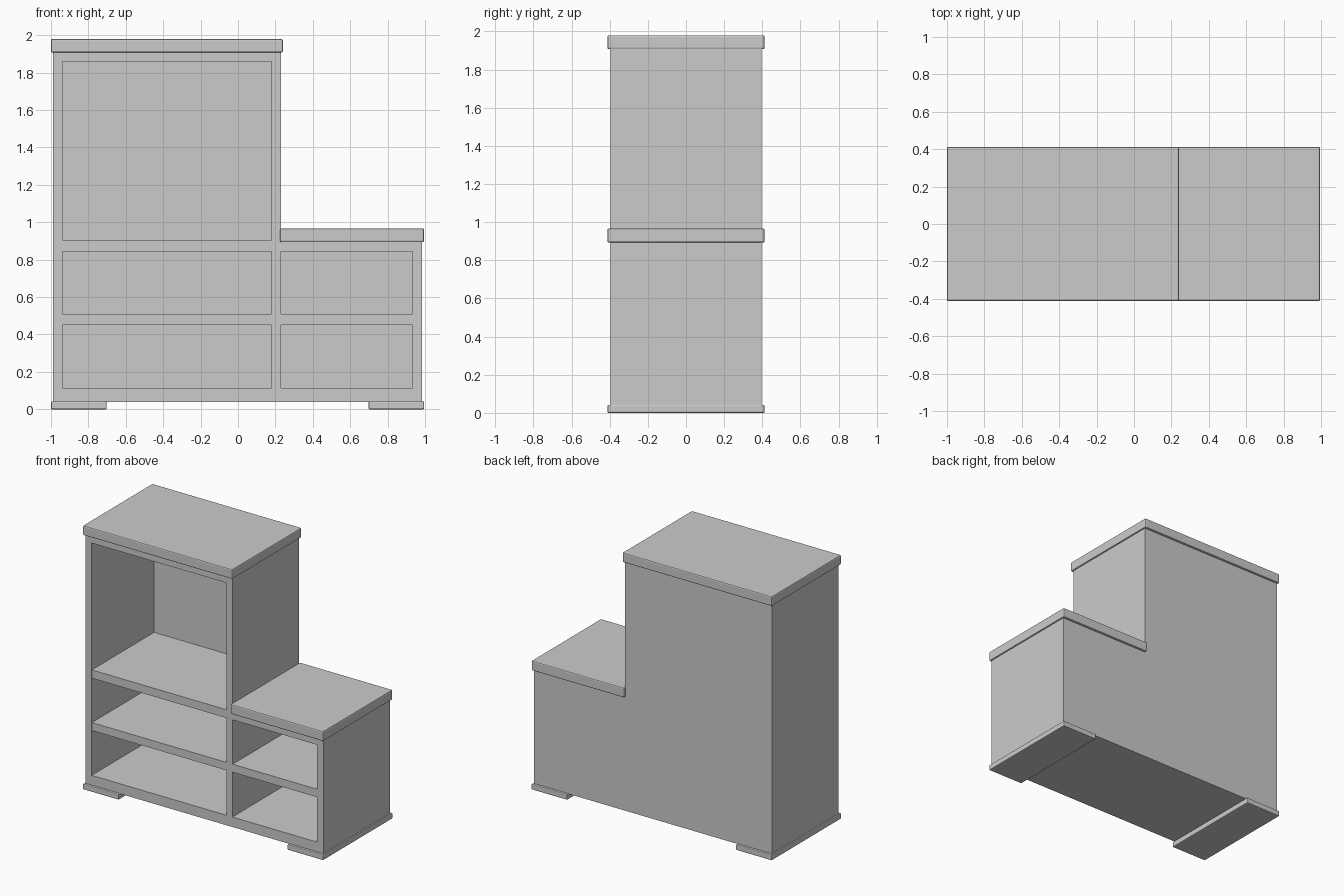
import bpy, bmesh

if "Cube" in bpy.data.objects:
    bpy.data.objects.remove(bpy.data.objects["Cube"])

FRONT, BACK, INNER = -0.395, 0.395, 0.345


def add_mesh(name, bm):
    bmesh.ops.recalc_face_normals(bm, faces=bm.faces)
    mesh = bpy.data.meshes.new(name)
    bm.to_mesh(mesh)
    bm.free()
    obj = bpy.data.objects.new(name, mesh)
    bpy.context.collection.objects.link(obj)
    return obj


def box(name, x, y, z, bevel=0.0):
    bm = bmesh.new()
    bmesh.ops.create_cube(bm, size=1)
    for v in bm.verts:
        for i, (lo, hi) in enumerate((x, y, z)):
            v.co[i] = hi if v.co[i] > 0 else lo
    if bevel:
        bmesh.ops.bevel(bm, geom=list(bm.edges), offset=bevel, segments=2,
                        profile=0.5, affect='EDGES')
    return add_mesh(name, bm)


# Stepped carcass: L-shaped outline extruded front to back
outline = [(-0.99, 0.04), (0.985, 0.04), (0.985, 0.895),
           (0.23, 0.895), (0.23, 1.91), (-0.99, 1.91)]
bm = bmesh.new()
face = bm.faces.new([bm.verts.new((x, FRONT, z)) for x, z in outline])
ext = bmesh.ops.extrude_face_region(bm, geom=[face])
bmesh.ops.translate(bm, vec=(0, BACK - FRONT, 0),
                    verts=[g for g in ext["geom"] if isinstance(g, bmesh.types.BMVert)])
carcass = add_mesh("carcass", bm)

# Hollow out the two bays, leaving the back panel
for name, x, z in (("tall_bay_cutter", (-0.938, 0.18), (0.115, 1.858)),
                   ("low_bay_cutter", (0.23, 0.932), (0.115, 0.85))):
    cutter = box(name, x, (-0.6, INNER), z)
    cutter.hide_render = True
    mod = carcass.modifiers.new(name, 'BOOLEAN')
    mod.operation = 'DIFFERENCE'
    mod.solver = 'EXACT'
    mod.object = cutter
    bpy.context.view_layer.objects.active = carcass
    bpy.ops.object.modifier_apply(modifier=mod.name)
    bpy.data.objects.remove(cutter)

# Shelves, set just behind the front edges
shelf_y = (FRONT + 0.003, INNER + 0.01)
for name, x, z in (("tall_upper_shelf", (-0.945, 0.19), (0.843, 0.905)),
                   ("tall_lower_shelf", (-0.945, 0.19), (0.45, 0.51)),
                   ("low_shelf", (0.22, 0.94), (0.45, 0.51)),
                   ("low_top_rail", (0.22, 0.94), (0.843, 0.89))):
    box(name, x, shelf_y, z)

# Overhanging top slabs
slab_y = (-0.412, 0.412)
box("tall_top", (-1.0, 0.24), slab_y, (1.907, 1.98), 0.008)
box("low_top", (0.225, 0.995), slab_y, (0.893, 0.967), 0.008)

# Flat runner feet at both ends
for side, x in (("left", (-1.0, -0.702)), ("right", (0.698, 0.995))):
    box(side + "_foot", x, slab_y, (0.0, 0.042), 0.006)
